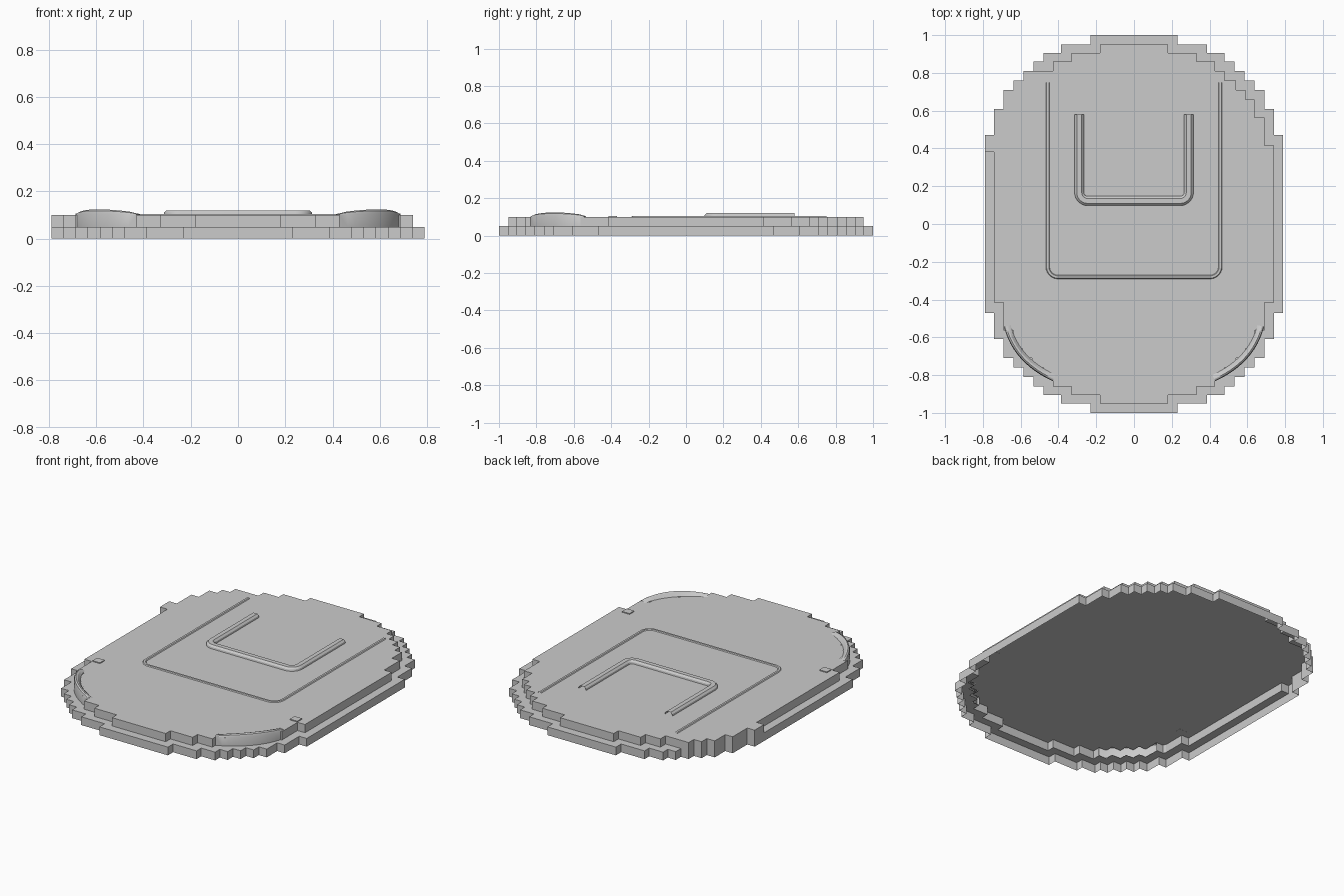
import bpy, bmesh, math
from mathutils import Vector

if "Cube" in bpy.data.objects:
    bpy.data.objects.remove(bpy.data.objects["Cube"])

# Quarter outlines as (half width, half depth) of overlapping rectangles
LOWER = [(.79, .47), (.74, .61), (.69, .71), (.637, .76), (.585, .81),
         (.533, .86), (.48, .905), (.387, .95), (.23, 1.0)]
UPPER = [(.74, .415), (.69, .565), (.637, .66), (.59, .71), (.54, .76),
         (.48, .81), (.43, .86), (.33, .905), (.18, .95)]


def inside(x, y, steps):
    return any(abs(x) < a and abs(y) < b for a, b in steps)


def height(x, y):
    # the back left flank rises to full height without a ledge
    flank = x < 0 and .38 < y < .81 and inside(x, y, LOWER)
    if flank or inside(x, y, UPPER):
        return .1
    return .05 if inside(x, y, LOWER) else 0


def finish(name, bm):
    bmesh.ops.remove_doubles(bm, verts=bm.verts, dist=.0001)
    me = bpy.data.meshes.new(name)
    bm.to_mesh(me)
    bm.free()
    ob = bpy.data.objects.new(name, me)
    bpy.context.collection.objects.link(ob)
    return ob


# Stepped shell, open underneath
def stepped_shell():
    bm = bmesh.new()
    steps = LOWER + UPPER
    xs = sorted({s * a for a, _ in steps for s in (-1, 1)})
    ys = sorted({s * b for _, b in steps for s in (-1, 1)} | {.38})

    def face(*pts):
        bm.faces.new([bm.verts.new(p) for p in pts])

    def cell(i, j):
        if not (0 <= i < len(xs) - 1 and 0 <= j < len(ys) - 1):
            return 0
        return height((xs[i] + xs[i + 1]) / 2, (ys[j] + ys[j + 1]) / 2)

    for i in range(len(xs) - 1):
        for j in range(len(ys) - 1):
            h = cell(i, j)
            if not h:
                continue
            c = [(xs[i], ys[j]), (xs[i + 1], ys[j]),
                 (xs[i + 1], ys[j + 1]), (xs[i], ys[j + 1])]
            face(*[(x, y, h) for x, y in c])
            for k, (di, dj) in enumerate([(0, -1), (1, 0), (0, 1), (-1, 0)]):
                low = cell(i + di, j + dj)
                (ax, ay), (bx, by) = c[k], c[(k + 1) % 4]
                # the curved bumpers replace the upper wall at the front corners
                mx, my = abs(ax + bx) / 2, (ay + by) / 2
                if low == .05 and my < -.57 and .44 < mx < .68:
                    continue
                if low < h:
                    face((ax, ay, low), (bx, by, low), (bx, by, h), (ax, ay, h))
    return finish("stepped_shell", bm)


# Sweep a profile of (sideways offset, z) along a flat path
def sweep(name, path, profile, lift=lambda t: 1):
    bm = bmesh.new()
    rows = []
    n = len(path)
    for i, p in enumerate(path):
        a, b = Vector(path[max(i - 1, 0)]), Vector(path[min(i + 1, n - 1)])
        d = (b - a).normalized()
        k = lift(i / (n - 1))
        rows.append([bm.verts.new((p[0] - d.y * o, p[1] + d.x * o,
                                   z if z <= .1 else .1 + (z - .1) * k))
                     for o, z in profile])
    for r, s in zip(rows, rows[1:]):
        for q in range(len(profile) - 1):
            bm.faces.new((r[q], s[q], s[q + 1], r[q + 1]))
    bmesh.ops.recalc_face_normals(bm, faces=bm.faces)
    if sum(f.normal.z for f in bm.faces) < 0:
        bmesh.ops.reverse_faces(bm, faces=bm.faces)
    return finish(name, bm)


# U-shaped path with rounded front corners, open to the back
def u_path(half, front, back, r):
    arc = [(half - r + r * math.cos(t), front + r - r * math.sin(t))
           for t in [math.pi / 2 * i / 6 for i in range(7)]]
    right = [(half, back), (half, front + r + .002)] + arc + [(half - r - .002, front)]
    return right + [(-x, y) for x, y in reversed(right)]


def mirror(ob):
    m = ob.modifiers.new("mirror", 'MIRROR')
    m.use_axis[0] = True


def smooth(ob, angle):
    bpy.ops.object.select_all(action='DESELECT')
    ob.select_set(True)
    bpy.context.view_layer.objects.active = ob
    bpy.ops.object.shade_smooth_by_angle(angle=math.radians(angle))


stepped_shell()

# Raised inner ridge and faint outer ridge
inner = sweep("inner_ridge", u_path(.29, .122, .58, .045),
              [(-.025, .1), (-.023, .11), (-.013, .12), (.013, .12), (.023, .11), (.025, .1)])
outer = sweep("outer_ridge", u_path(.457, -.281, .75, .055),
              [(-.01, .1), (-.006, .105), (.006, .105), (.01, .1)])

# Curved bumpers at the front corners
p0, p1, p2 = Vector((.688, -.545)), Vector((.64, -.735)), Vector((.43, -.832))
curve = [(1 - t) ** 2 * p0 + 2 * t * (1 - t) * p1 + t * t * p2
         for t in [i / 12 for i in range(13)]]
bumper = sweep("corner_bumper", curve,
               [(0, .05), (0, .105), (-.004, .118), (-.012, .124), (-.022, .12), (-.036, .1)],
               lambda t: .25 + .75 * math.sin(math.pi * t) ** .6 if 0 < t < 1 else .25)
mirror(bumper)
for ob in (inner, outer, bumper):
    smooth(ob, 25)

# Small square studs at the sides
bm = bmesh.new()
bmesh.ops.create_cube(bm, size=1)
for v in bm.verts:
    v.co = (v.co.x * .05 + .662, v.co.y * .045 - .391, .0995 + (v.co.z + .5) * .006)
mirror(finish("side_stud", bm))
